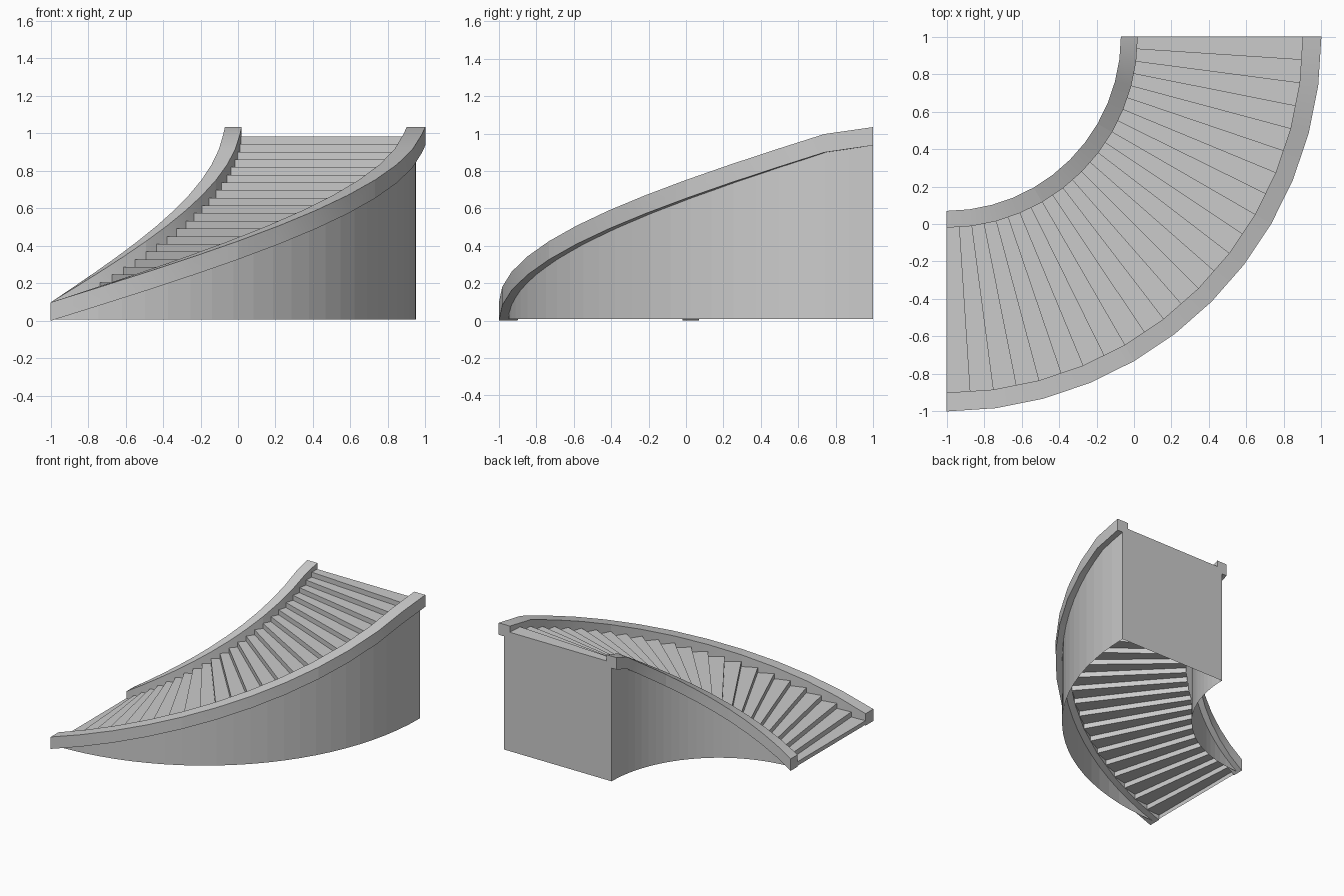
import bpy, bmesh, math
from mathutils import Vector

cube = bpy.data.objects.get("Cube")
if cube:
    bpy.data.objects.remove(cube, do_unlink=True)

stone = bpy.data.materials.new("light_grey_stone")
stone.use_nodes = True
GREY = (0.6, 0.6, 0.6, 1)
stone.diffuse_color = GREY
stone.node_tree.nodes["Principled BSDF"].inputs["Base Color"].default_value = GREY

STEPS, TURN, RISE, BASE = 24, 90, 0.041, 0.008
R_IN, R_OUT = 0.975, 1.95


def at(radius, deg, z):
    """Point on the quarter turn, whose axis stands at the back right corner."""
    a = math.radians(deg)
    return Vector((-1 + radius * math.sin(a), 1 - radius * math.cos(a), z))


def face(bm, *points):
    bm.faces.new([bm.verts.new(p) for p in points])


def finish(bm, name):
    bmesh.ops.remove_doubles(bm, verts=bm.verts, dist=0.0001)
    bmesh.ops.recalc_face_normals(bm, faces=bm.faces)
    mesh = bpy.data.meshes.new(name)
    bm.to_mesh(mesh)
    bm.free()
    mesh.materials.append(stone)
    obj = bpy.data.objects.new(name, mesh)
    bpy.context.collection.objects.link(obj)
    bpy.ops.object.select_all(action="DESELECT")
    obj.select_set(True)
    bpy.context.view_layer.objects.active = obj
    bpy.ops.object.shade_smooth_by_angle(angle=math.radians(30))


# Hollow stair body, open underneath: treads, risers, side walls and back wall
bm = bmesh.new()
step = TURN / STEPS
for i in range(STEPS):
    a, b = i * step, (i + 1) * step
    low = BASE if i == 0 else i * RISE
    top = (i + 1) * RISE
    face(bm, at(R_IN, a, top), at(R_OUT, a, top), at(R_OUT, b, top), at(R_IN, b, top))
    face(bm, at(R_IN, a, low), at(R_OUT, a, low), at(R_OUT, a, top), at(R_IN, a, top))
    for r in (R_IN, R_OUT):
        face(bm, at(r, a, BASE), at(r, b, BASE), at(r, b, top), at(r, a, top))
top = STEPS * RISE
face(bm, at(R_IN, TURN, BASE), at(R_OUT, TURN, BASE), at(R_OUT, TURN, top), at(R_IN, TURN, top))
finish(bm, "stair_body")


# Sloping kerbs, each in three lengths; the last stretch levels off
def kerb_height(deg):
    return 0.0109 * min(deg, 82.5) + 0.005 * max(deg - 82.5, 0)


def kerb(name, r1, r2, start, end, cuts=4, thick=0.098):
    bm = bmesh.new()
    rings = []
    for k in range(cuts + 1):
        deg = start + (end - start) * k / cuts
        z = kerb_height(deg)
        rings.append([bm.verts.new(at(r, deg, z + h))
                      for r, h in ((r1, 0), (r2, 0), (r2, thick), (r1, thick))])
    for p, q in zip(rings, rings[1:]):
        for j in range(4):
            n = (j + 1) % 4
            bm.faces.new((p[j], p[n], q[n], q[j]))
    bm.faces.new(rings[0])
    bm.faces.new(rings[-1])
    finish(bm, name)


for side, r1, r2 in (("inner", 0.93, 1.02), ("outer", 1.9, 2.0)):
    for n, part in enumerate(("lower", "middle", "upper")):
        kerb(f"{side}_kerb_{part}", r1, r2, n * 30, n * 30 + 30)
